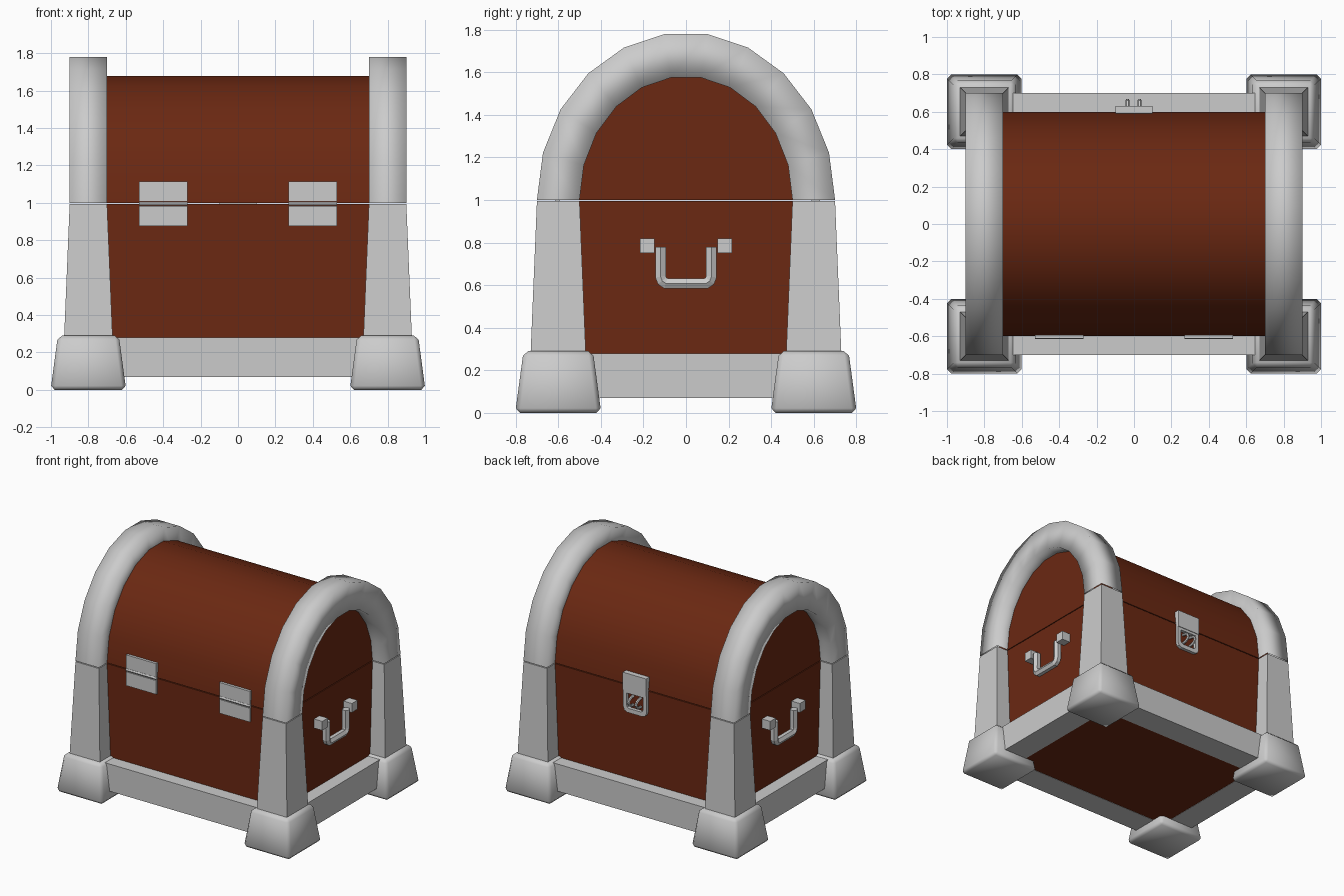
import bpy, bmesh, math
from mathutils import Vector

if "Cube" in bpy.data.objects:
    bpy.data.objects.remove(bpy.data.objects["Cube"])

def material(name, rgb):
    m = bpy.data.materials.new(name)
    m.diffuse_color = (*rgb, 1)
    m.use_nodes = True
    m.node_tree.nodes["Principled BSDF"].inputs["Base Color"].default_value = m.diffuse_color
    return m

GREY = material("grey metal", (0.6, 0.6, 0.6))
BROWN = material("brown wood", (0.145, 0.021, 0.006))

def finish(bm, name, mat, smooth=False):
    bmesh.ops.recalc_face_normals(bm, faces=bm.faces)
    me = bpy.data.meshes.new(name)
    bm.to_mesh(me)
    bm.free()
    me.materials.append(mat)
    me.polygons.foreach_set("use_smooth", [smooth] * len(me.polygons))
    ob = bpy.data.objects.new(name, me)
    bpy.context.collection.objects.link(ob)
    return ob

def block(name, mat, centre, bottom, top, z0, z1, bevel=0, smooth=False):
    """Box or tapered box; bottom and top are (half x, half y)."""
    bm = bmesh.new()
    bmesh.ops.create_cube(bm, size=2)
    for v in bm.verts:
        h = top if v.co.z > 0 else bottom
        v.co = (centre[0] + v.co.x * h[0], centre[1] + v.co.y * h[1],
                z1 if v.co.z > 0 else z0)
    if bevel:
        bmesh.ops.bevel(bm, geom=bm.edges[:], offset=bevel, segments=1,
                        affect='EDGES')
    return finish(bm, name, mat, smooth)

def tube(name, points, radius, res=1):
    cu = bpy.data.curves.new(name, 'CURVE')
    cu.dimensions = '3D'
    cu.bevel_depth, cu.bevel_resolution, cu.use_fill_caps = radius, res, True
    sp = cu.splines.new('POLY')
    sp.points.add(len(points) - 1)
    for p, co in zip(sp.points, points):
        p.co = (*co, 1)
    tmp = bpy.data.objects.new(name + "_path", cu)
    bpy.context.collection.objects.link(tmp)
    dg = bpy.context.evaluated_depsgraph_get()
    me = bpy.data.meshes.new_from_object(tmp.evaluated_get(dg))
    bpy.data.objects.remove(tmp)
    bm = bmesh.new()
    bm.from_mesh(me)
    bpy.data.meshes.remove(me)
    finish(bm, name, GREY, False)

SEGS = 11
def arc(a, b):
    return [(a * math.cos(math.pi * i / SEGS), 1 + b * math.sin(math.pi * i / SEGS))
            for i in range(SEGS + 1)]

SPLIT = 0.994

# wooden box
block("box", BROWN, (0, 0), (0.8, 0.6), (0.8, 0.6), 0.072, SPLIT)

# rounded wooden lid
bm = bmesh.new()
rings = [[bm.verts.new((x, y, z)) for y, z in arc(0.6, 0.685)] for x in (-0.8, 0.8)]
for i in range(SEGS):
    f = bm.faces.new((rings[0][i], rings[0][i + 1], rings[1][i + 1], rings[1][i]))
    f.smooth = True
for r in rings:
    bm.faces.new(r)
bm.faces.new((rings[0][0], rings[1][0], rings[1][-1], rings[0][-1]))
lid = finish(bm, "lid", BROWN)
for p in lid.data.polygons:
    p.use_smooth = abs(p.normal.x) < 0.5 and p.normal.z > -0.5

for sx, side in ((-1, "left"), (1, "right")):
    # arched lid trim, square section with smooth shading
    bm = bmesh.new()
    inner, outer = arc(0.5, 0.58), arc(0.7, 0.787)
    loops = [[bm.verts.new((sx * x, y, z)) for y, z in prof]
             for x, prof in ((0.7, inner), (0.7, outer), (0.9, outer), (0.9, inner))]
    for k in range(4):
        a, b = loops[k], loops[(k + 1) % 4]
        for i in range(SEGS):
            bm.faces.new((a[i], a[i + 1], b[i + 1], b[i]))
    finish(bm, side + "_lid_arch", GREY, True)

    # side plinth rail
    block(side + "_rail", GREY, (sx * 0.8, 0), (0.1, 0.5), (0.1, 0.5), 0.07, 0.28)

    # corner posts and feet
    for sy, end in ((-1, "front"), (1, "back")):
        c = (sx * 0.8, sy * 0.6)
        block(f"{end}_{side}_post", GREY, c, (0.13, 0.13), (0.1, 0.1), 0.27, SPLIT)
        block(f"{end}_{side}_foot", GREY, c, (0.202, 0.202), (0.163, 0.163),
              0, 0.29, 0.022, True)
        # handle mount
        block(f"{side}_handle_{end}_mount", GREY, (sx * 0.835, sy * 0.181),
              (0.036, 0.034), (0.036, 0.034), 0.75, 0.82)

    # hanging handle
    half = [(0.119, 0.78), (0.119, 0.64), (0.112, 0.62), (0.095, 0.608)]
    path = half + [(-y, z) for y, z in reversed(half)]
    tube(side + "_handle", [(sx * 0.84, y, z) for y, z in path], 0.029)

    # hinge on the front
    hx = sx * 0.4
    block(side + "_hinge_lower", GREY, (hx, -0.603), (0.13, 0.01), (0.13, 0.01),
          0.875, 0.982)
    block(side + "_hinge_upper", GREY, (hx, -0.603), (0.13, 0.01), (0.13, 0.01),
          1.008, 1.113)
    tube(side + "_hinge_pin", [(hx - 0.13, -0.604, 0.995), (hx + 0.13, -0.604, 0.995)],
         0.012)

# front and back plinth rails
for sy, end in ((-1, "front"), (1, "back")):
    block(end + "_rail", GREY, (0, sy * 0.6), (0.7, 0.1), (0.7, 0.1), 0.07, 0.28)

# latch plate on the back
block("latch_plate", GREY, (0, 0.61), (0.1, 0.02), (0.1, 0.02), 0.965, 1.1)

# latch frame with an open window and rounded lower corners
outer = [(0.1, 0.965), (0.1, 0.835), (0.09, 0.808), (0.065, 0.797)]
inner = [(0.07, 0.945), (0.07, 0.85), (0.065, 0.838), (0.05, 0.83)]
outer += [(-x, z) for x, z in reversed(outer)]
inner += [(-x, z) for x, z in reversed(inner)]
bm = bmesh.new()
o = [bm.verts.new((x, 0.598, z)) for x, z in outer]
n = [bm.verts.new((x, 0.598, z)) for x, z in inner]
faces = [bm.faces.new((o[i], o[(i + 1) % 8], n[(i + 1) % 8], n[i])) for i in range(8)]
ext = bmesh.ops.extrude_face_region(bm, geom=faces)["geom"]
for g in ext:
    if isinstance(g, bmesh.types.BMVert):
        g.co.y += 0.027
finish(bm, "latch_frame", GREY)

# two staples inside the latch window
for i, x in enumerate((-0.035, 0.03)):
    pts = [(x, 0.6 + 0.06 * math.sin(math.pi * k / 6), 0.89 + 0.035 * math.cos(math.pi * k / 6))
           for k in range(7)]
    tube(f"latch_staple_{i + 1}", pts, 0.011)
